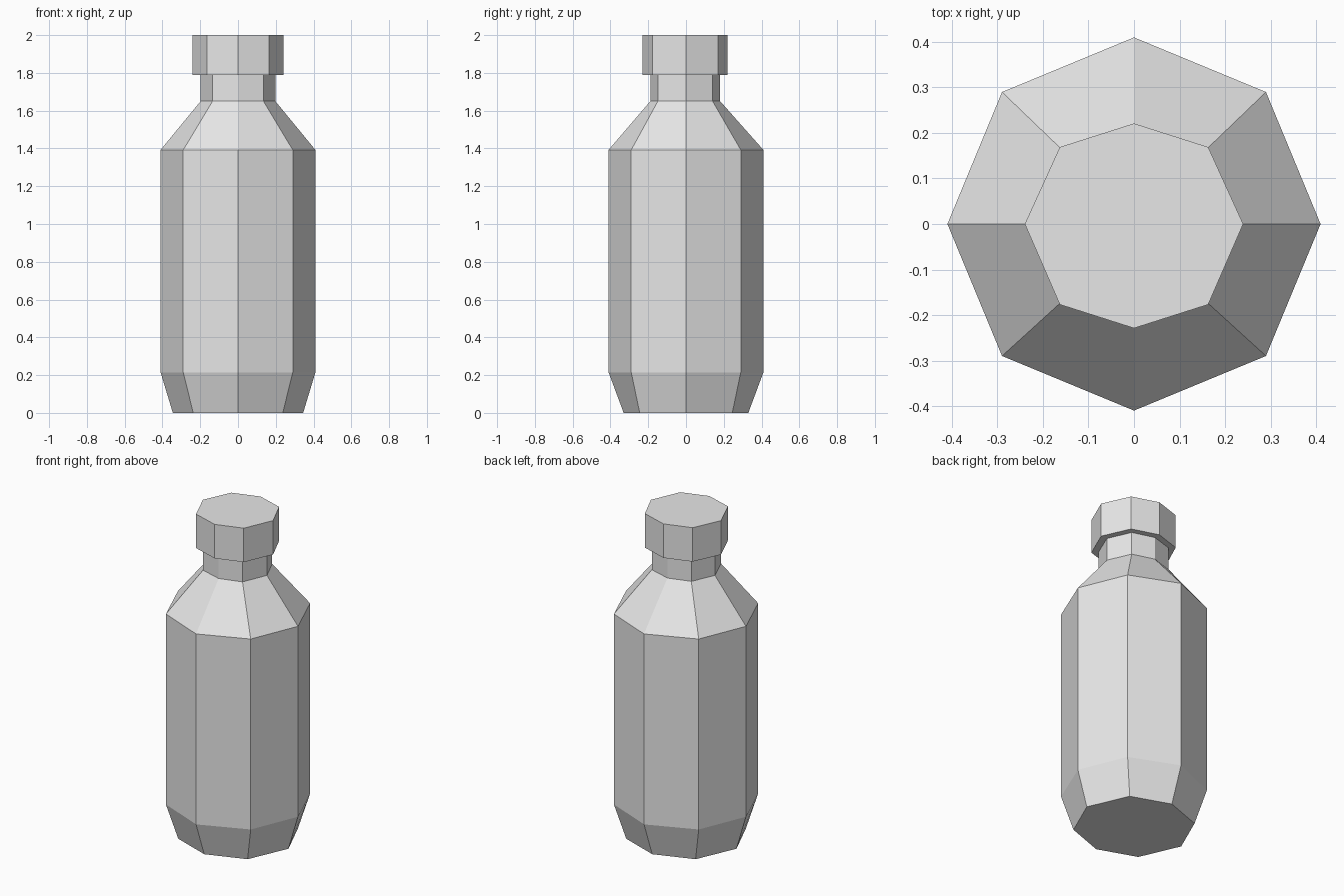
import bpy
import bmesh

cube = bpy.data.objects.get("Cube")
if cube:
    bpy.data.objects.remove(cube, do_unlink=True)

# Single plain grey
grey = bpy.data.materials.new("plain_grey")
grey.use_nodes = True
colour = (0.8, 0.8, 0.8, 1.0)
grey.diffuse_color = colour
grey.node_tree.nodes["Principled BSDF"].inputs["Base Color"].default_value = colour


def octagon(bm, z, rx, ry, dx, dy, cy=0.0):
    """Eight-sided ring: corners on the axes (rx, ry) and diagonals (dx, dy)."""
    outline = [(rx, 0), (dx, dy), (0, ry), (-dx, dy),
               (-rx, 0), (-dx, -dy), (0, -ry), (dx, -dy)]
    # the sideways corners stay centred, the others follow the ring's offset
    return [bm.verts.new((x, y + (cy if y else 0), z)) for x, y in outline]


def loft(name, sections):
    """Closed flat-shaded solid through a stack of rings."""
    bm = bmesh.new()
    rings = [octagon(bm, *s) for s in sections]
    for low, high in zip(rings, rings[1:]):
        for i in range(len(low)):
            j = (i + 1) % len(low)
            bm.faces.new((low[i], low[j], high[j], high[i]))
    bm.faces.new(rings[0][::-1])
    bm.faces.new(rings[-1])
    bmesh.ops.recalc_face_normals(bm, faces=bm.faces[:])
    mesh = bpy.data.meshes.new(name)
    bm.to_mesh(mesh)
    bm.free()
    mesh.materials.append(grey)
    obj = bpy.data.objects.new(name, mesh)
    bpy.context.collection.objects.link(obj)
    return obj


# Bottle: tapered base, straight body, sloping shoulder, narrow neck
neck = (0.198, 0.185, 0.135, 0.145, -0.004)
loft("bottle_body", [
    (0.0, 0.345, 0.33, 0.237, 0.245),
    (0.215, 0.41, 0.41, 0.29, 0.29),
    (1.392, 0.41, 0.41, 0.29, 0.29),
    (1.65, *neck),
    (1.79, *neck),
])

# Wider screw cap
cap = (0.24, 0.225, 0.163, 0.173, -0.004)
loft("bottle_cap", [(1.79, *cap), (2.0, *cap)])
